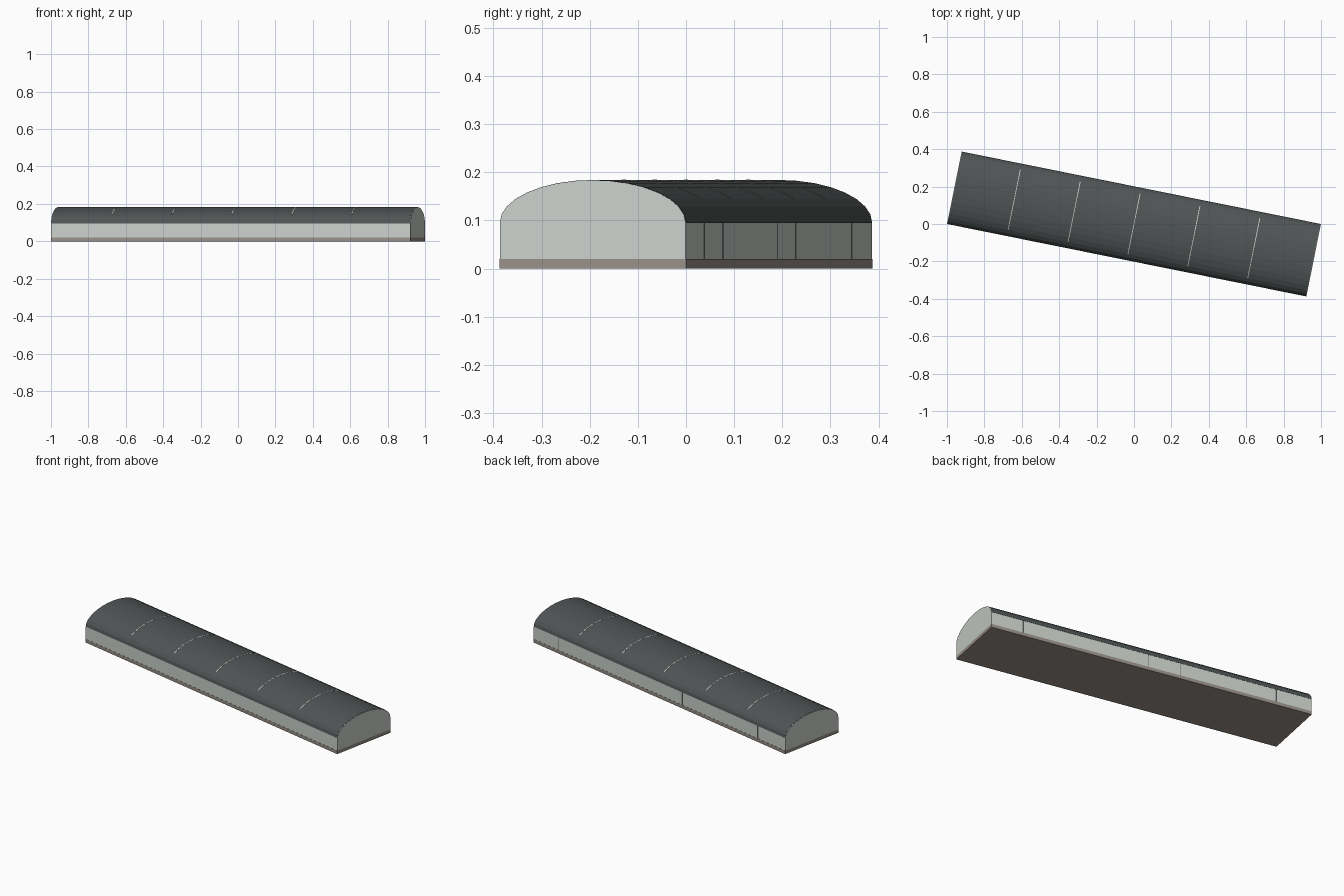
import bpy, bmesh, math

if "Cube" in bpy.data.objects:
    bpy.data.objects.remove(bpy.data.objects["Cube"], do_unlink=True)

LENGTH, WIDTH = 1.96, 0.395
BASE_TOP, EAVES, RIDGE = 0.02, 0.095, 0.184
TURN = math.radians(-11.4)
SEGMENTS = 16


def material(name, colour):
    m = bpy.data.materials.new(name)
    m.use_nodes = True
    m.diffuse_color = (*colour, 1)
    m.node_tree.nodes["Principled BSDF"].inputs["Base Color"].default_value = (*colour, 1)
    return m


pale = material("pale grey wall", (0.60, 0.64, 0.60))
slate = material("dark slate roof", (0.08, 0.09, 0.09))
stone = material("taupe base", (0.32, 0.28, 0.25))
seam_grey = material("seam grey", (0.15, 0.16, 0.16))


def prism(name, profile, x0, x1, mat):
    """Extrude a closed (y, z) profile along the hall and turn it in plan."""
    bm = bmesh.new()
    start = [bm.verts.new((x0, y, z)) for y, z in profile]
    end = [bm.verts.new((x1, y, z)) for y, z in profile]
    bm.faces.new(start)
    bm.faces.new(end[::-1])
    for i in range(len(profile)):
        j = (i + 1) % len(profile)
        bm.faces.new((start[j], start[i], end[i], end[j]))
    bmesh.ops.recalc_face_normals(bm, faces=bm.faces)
    mesh = bpy.data.meshes.new(name)
    bm.to_mesh(mesh)
    bm.free()
    mesh.materials.append(mat)
    obj = bpy.data.objects.new(name, mesh)
    obj.rotation_euler.z = TURN
    bpy.context.collection.objects.link(obj)
    return obj


def arch(grow, first=0, last=SEGMENTS):
    """Half-ellipse vault points, pushed outward by grow."""
    pts = []
    for i in range(first, last + 1):
        a = math.pi * i / SEGMENTS
        pts.append(((WIDTH / 2 - 0.001 + grow) * math.cos(a),
                    EAVES + (RIDGE - EAVES - 0.001 + grow) * math.sin(a)))
    return pts


def rect(y0, y1, z0, z1):
    return [(y0, z0), (y1, z0), (y1, z1), (y0, z1)]


half_l, half_w = LENGTH / 2, WIDTH / 2

# Base plinth
prism("base", rect(-half_w, half_w, 0, BASE_TOP), -half_l, half_l, stone)

# Walls with arched gable ends
w = half_w - 0.001
prism("walls", [(-w, BASE_TOP), (w, BASE_TOP)] + arch(0), -half_l, half_l, pale)

# Vaulted roof skin, set back slightly from the gables
prism("roof", arch(0.001) + arch(-0.003)[::-1], -half_l + 0.003, half_l - 0.003, slate)

# Pale joints between the six roof bays
bay = LENGTH / 6
for k in range(-2, 3):
    prism("roof_joint", arch(0.0016, 3, 13) + arch(0, 3, 13)[::-1],
          k * bay - 0.002, k * bay + 0.002, pale)

# Fine upright seams on the back wall
for t in (0.10, 0.20, 0.49, 0.59, 0.89):
    x = half_l - t * LENGTH
    prism("wall_seam", rect(w - 0.002, w + 0.0008, BASE_TOP, EAVES),
          x - 0.001, x + 0.001, seam_grey)
